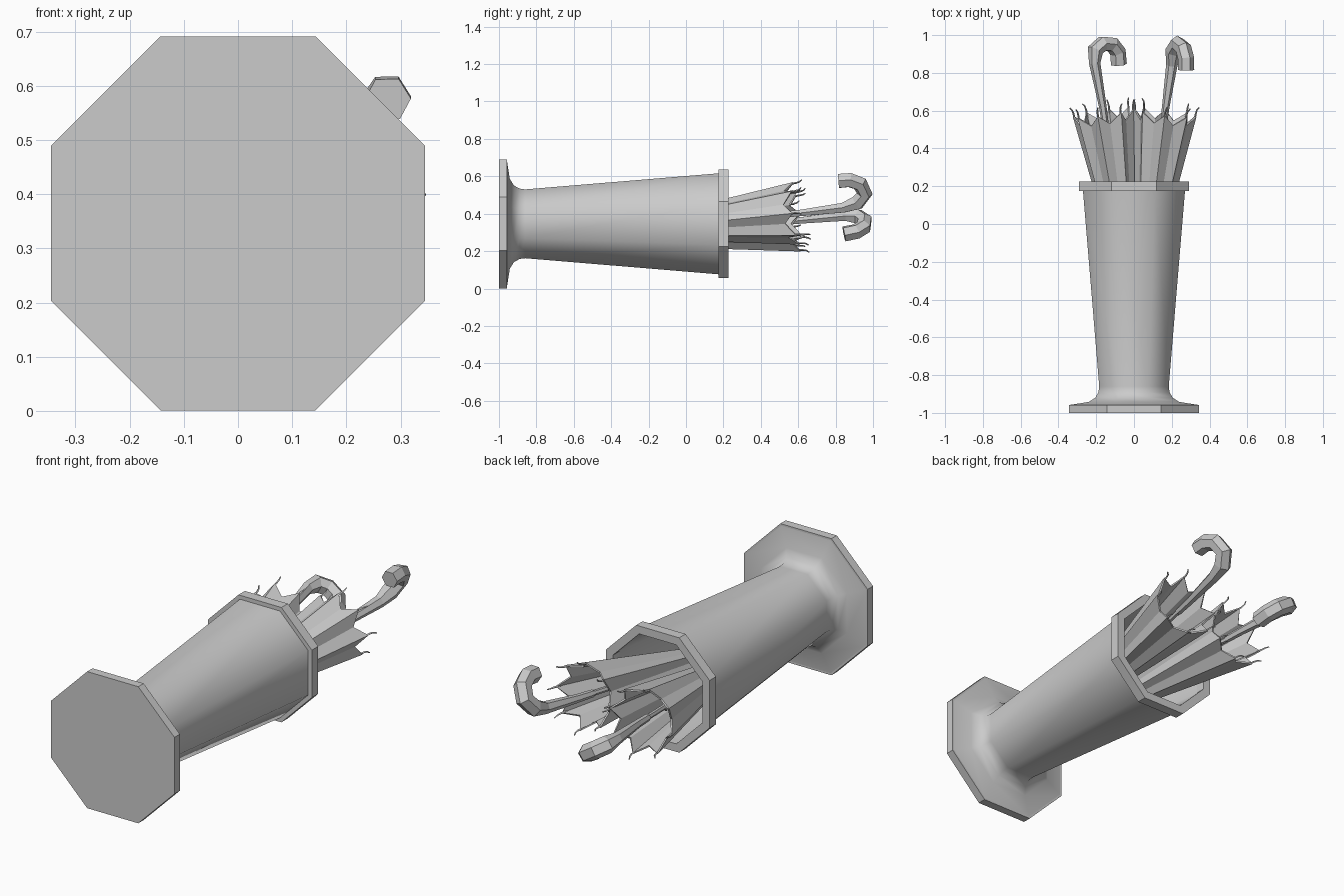
import bpy, bmesh, math
from mathutils import Vector

if "Cube" in bpy.data.objects:
    bpy.data.objects.remove(bpy.data.objects["Cube"])

CZ = 0.346                      # height of the stand's long axis
K = 1 / math.cos(math.pi / 8)   # flat-to-corner ratio of an octagon


def finish(bm, name, smooth=None):
    bmesh.ops.recalc_face_normals(bm, faces=bm.faces)
    me = bpy.data.meshes.new(name)
    bm.to_mesh(me)
    bm.free()
    ob = bpy.data.objects.new(name, me)
    bpy.context.collection.objects.link(ob)
    bpy.ops.object.select_all(action='DESELECT')
    ob.select_set(True)
    bpy.context.view_layer.objects.active = ob
    if smooth:
        bpy.ops.object.shade_smooth_by_angle(angle=math.radians(smooth))
    return ob


def lathe(name, profile, closed=False, smooth=None):
    """Eight-sided turning along y; profile = (half width, y)."""
    bm = bmesh.new()
    rings = []
    for r, y in profile:
        rings.append([bm.verts.new((r * K * math.cos(a), y, CZ + r * K * math.sin(a)))
                      for a in (math.pi / 8 + i * math.pi / 4 for i in range(8))])
    pairs = list(zip(rings, rings[1:]))
    if closed:
        pairs.append((rings[-1], rings[0]))
    else:
        bm.faces.new(rings[0])
        bm.faces.new(rings[-1])
    for a, b in pairs:
        for i in range(8):
            j = (i + 1) % 8
            bm.faces.new((a[i], a[j], b[j], b[i]))
    return finish(bm, name, smooth)


def tubes(name, paths, res):
    """Swept rods; each path is a list of (point, radius)."""
    cu = bpy.data.curves.new(name, 'CURVE')
    cu.dimensions = '3D'
    cu.bevel_depth = 1
    cu.bevel_resolution = res
    cu.use_fill_caps = True
    for path in paths:
        sp = cu.splines.new('POLY')
        sp.points.add(len(path) - 1)
        for p, (co, r) in zip(sp.points, path):
            p.co = (*co, 1)
            p.radius = r
    for sp in cu.splines:
        sp.use_smooth = False
    ob = bpy.data.objects.new(name, cu)
    bpy.context.collection.objects.link(ob)
    bpy.ops.object.select_all(action='DESELECT')
    ob.select_set(True)
    bpy.context.view_layer.objects.active = ob
    bpy.ops.object.convert(target='MESH')


def umbrella(side, tip, mouth, hook, turn):
    tip, mouth = Vector(tip), Vector(mouth)
    axis = (mouth - tip).normalized()
    u = axis.cross(Vector((0, 0, 1))).normalized()
    v = u.cross(axis)
    # folded canopy: ribs stand out, panels sag between them
    bm = bmesh.new()
    rings = [[], []]
    wires = []
    for i in range(16):
        a = turn + i * math.pi / 8
        d = u * math.cos(a) + v * math.sin(a)
        rib = i % 2 == 0
        rim = mouth + d * (0.168 if rib else 0.135) + axis * (0.02 if rib else -0.03)
        rings[0].append(bm.verts.new(tip + d * (0.016 if rib else 0.012)))
        rings[1].append(bm.verts.new(rim))
        if rib:
            # curled rib end
            t = axis.cross(d)
            start = rim - d * 0.006
            wires.append([(start - axis * 0.03 - d * 0.004, 0.005), (start + axis * 0.015, 0.005),
                          (start + axis * 0.035 + d * 0.004 + t * 0.003, 0.004),
                          (start + axis * 0.048 + d * 0.014 + t * 0.008, 0.003)])
    for i in range(16):
        j = (i + 1) % 16
        bm.faces.new((rings[0][i], rings[0][j], rings[1][j], rings[1][i]))
    canopy = finish(bm, side + "_umbrella_canopy")
    sol = canopy.modifiers.new("thickness", 'SOLIDIFY')
    sol.thickness = 0.008
    sol.offset = -1
    tubes(side + "_umbrella_rib_ends", wires, 0)
    # pole and hooked handle
    tubes(side + "_umbrella_pole", [[(tip - axis * 0.1, 0.008), (tip, 0.013), (mouth, 0.013)]], 1)
    radii = [0.02, 0.03] + [0.043] * (len(hook) - 2)
    tubes(side + "_umbrella_handle",
          [[(mouth - axis * 0.05, 0.018)] + [(Vector(p), r) for p, r in zip(hook, radii)]], 1)


# stand
lathe("base_plate", [(0.345, -1), (0.345, -0.957)])
lathe("stand_body", [(0.342, -0.958), (0.24, -0.942), (0.205, -0.92), (0.188, -0.89), (0.184, -0.86),
                     (0.272, 0.2), (0.252, 0.2), (0.165, -0.86)], smooth=60)
lathe("rim", [(0.27, 0.175), (0.29, 0.175), (0.29, 0.226), (0.25, 0.226), (0.25, 0.175)], closed=True)

# umbrellas
umbrella("left", (0.0, -0.5, 0.25), (-0.158, 0.57, 0.36),
         [(-0.165, 0.62, 0.365), (-0.208, 0.85, 0.388), (-0.205, 0.92, 0.385), (-0.165, 0.955, 0.362),
          (-0.115, 0.95, 0.33), (-0.085, 0.91, 0.305), (-0.08, 0.845, 0.292)], 0.2)
umbrella("right", (0.03, -0.5, 0.29), (0.162, 0.57, 0.4),
         [(0.168, 0.62, 0.405), (0.2, 0.84, 0.432), (0.208, 0.915, 0.458), (0.232, 0.955, 0.508),
          (0.262, 0.93, 0.56), (0.276, 0.875, 0.58), (0.276, 0.815, 0.575)], 0.0)
